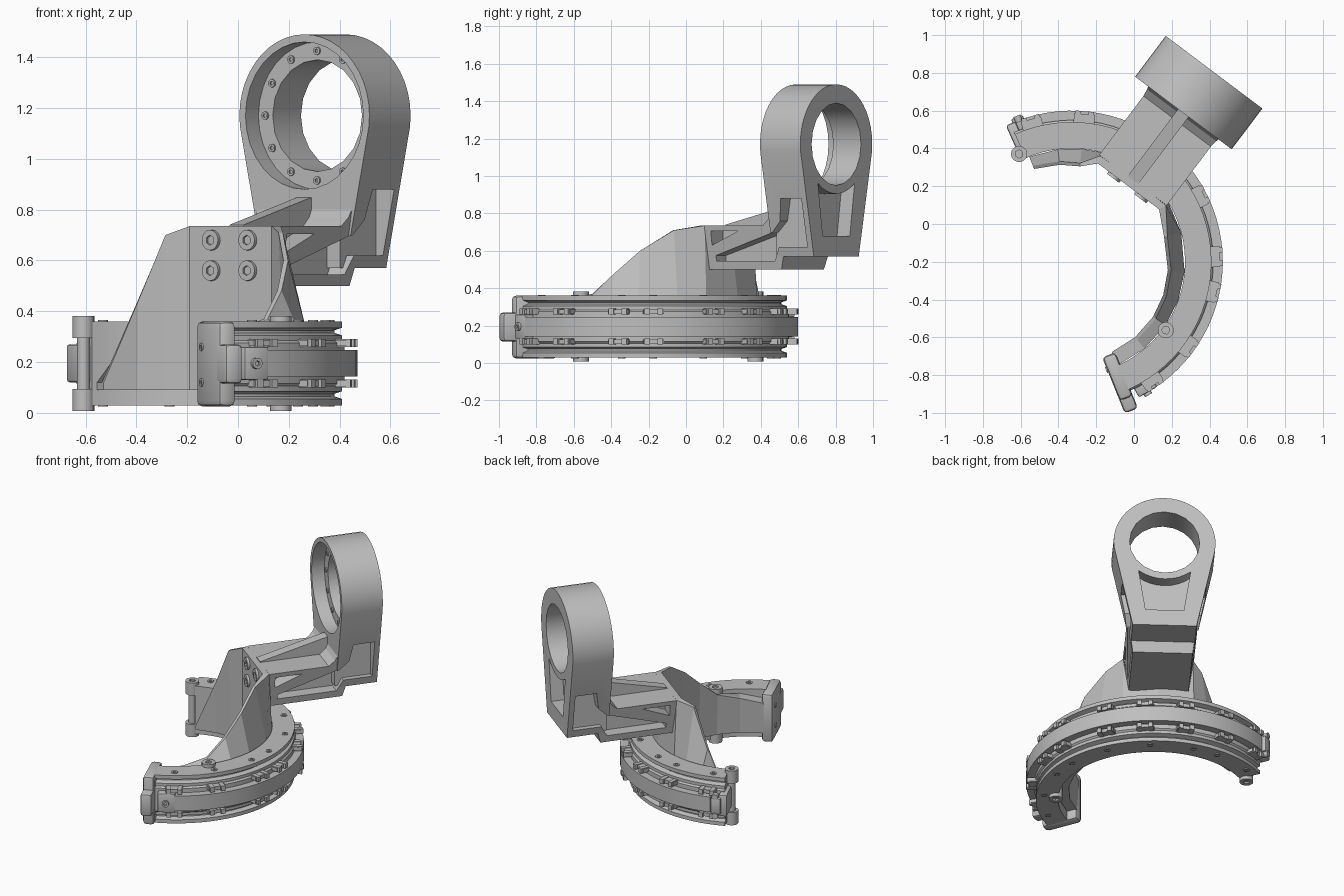
import bpy, bmesh, math
from mathutils import Matrix, Vector

cube = bpy.data.objects.get("Cube")
if cube:
    bpy.data.objects.remove(cube, do_unlink=True)

metal = bpy.data.materials.new("grey_metal")
metal.use_nodes = True
GREY = (0.52, 0.52, 0.52, 1)
metal.diffuse_color = GREY
metal.node_tree.nodes["Principled BSDF"].inputs["Base Color"].default_value = GREY

ARC = Vector((-0.33, -0.2, 0))   # centre of the curved rail
AXIS = 53.1                      # direction of the bracket
MID = 0.195                      # mid height of the rail


def frame(angle):
    return Matrix.Translation(ARC) @ Matrix.Rotation(math.radians(angle), 4, 'Z')


def activate(ob):
    bpy.ops.object.select_all(action='DESELECT')
    bpy.context.view_layer.objects.active = ob
    ob.select_set(True)


def smooth(ob):
    activate(ob)
    bpy.ops.object.shade_smooth_by_angle(angle=math.radians(25))


def finish(name, bm, angle=0):
    """Local x is radial, y tangential, z up."""
    bmesh.ops.recalc_face_normals(bm, faces=bm.faces)
    mesh = bpy.data.meshes.new(name)
    bm.to_mesh(mesh)
    bm.free()
    ob = bpy.data.objects.new(name, mesh)
    bpy.context.collection.objects.link(ob)
    ob.matrix_world = frame(angle)
    mesh.materials.append(metal)
    return ob


def loft(name, rings, angle=0):
    """Skin closed rings of points and cap both ends."""
    bm = bmesh.new()
    vs = [[bm.verts.new(p) for p in ring] for ring in rings]
    n = len(vs[0])
    for a, b in zip(vs, vs[1:]):
        for i in range(n):
            j = (i + 1) % n
            bm.faces.new((a[i], a[j], b[j], b[i]))
    bm.faces.new(vs[0])
    bm.faces.new(vs[-1])
    return finish(name, bm, angle)


def sector(name, profile, a0, a1, steps=40):
    rings = []
    for k in range(steps + 1):
        a = math.radians(a0 + (a1 - a0) * k / steps)
        rings.append([(r * math.cos(a), r * math.sin(a), z) for r, z in profile])
    smooth(loft(name, rings))


def side_prism(name, pts, y0, y1):
    return loft(name, [[(x, y, z) for x, z in pts] for y in (y0, y1)], AXIS)


def front_prism(name, pts, x0, x1):
    return loft(name, [[(x, y, z) for y, z in pts] for x in (x0, x1)], AXIS)


def box(name, x, y, z, angle, bevel=0):
    bm = bmesh.new()
    bmesh.ops.create_cube(bm, size=1)
    for v in bm.verts:
        v.co = [lo + (hi - lo) * (c + 0.5) for c, (lo, hi) in zip(v.co, (x, y, z))]
    if bevel:
        bmesh.ops.bevel(bm, geom=bm.edges[:], offset=bevel, segments=2, affect='EDGES', profile=0.5)
    smooth(finish(name, bm, angle))


def rod(name, start, end, radius, angle, sides=16):
    a, b = Vector(start), Vector(end)
    rot = (b - a).to_track_quat('Z', 'Y').to_matrix().to_4x4()
    bm = bmesh.new()
    bmesh.ops.create_cone(bm, cap_ends=True, segments=sides, radius1=radius, radius2=radius,
                          depth=(b - a).length, matrix=Matrix.Translation((a + b) / 2) @ rot)
    return finish(name, bm, angle)


def cut(ob, cutter):
    """Subtract the cutter, then remove it."""
    mod = ob.modifiers.new("cut", 'BOOLEAN')
    mod.object = cutter
    mod.solver = 'EXACT'
    activate(ob)
    bpy.ops.object.modifier_apply(modifier=mod.name)
    bpy.data.objects.remove(cutter, do_unlink=True)


def screw(name, start, end, radius, angle):
    ob = rod(name, start, end, radius, angle)
    d = (Vector(end) - Vector(start)).normalized() * 0.012
    cut(ob, rod("socket", Vector(end) - d, Vector(end) + d, radius * 0.5, angle, 6))
    smooth(ob)


def arc(radius, a0, a1, n, z=1.17):
    angles = [math.radians(a0 + (a1 - a0) * i / n) for i in range(n + 1)]
    return [(radius * math.cos(a), z + radius * math.sin(a)) for a in angles]


# Curved rail: stepped profile, mirrored about its mid height
half = [(0.6, 0.165), (0.74, 0.165), (0.74, 0.14), (0.71, 0.13), (0.71, 0.12), (0.74, 0.11),
        (0.74, 0.09), (0.75, 0.08), (0.75, 0.05)]
sector("rail", [(r, MID + h) for r, h in half] + [(r, MID - h) for r, h in reversed(half)], -66, 114)
sector("outer_band", [(0.73, MID - 0.052), (0.8, MID - 0.052), (0.8, MID + 0.052), (0.73, MID + 0.052)], -58, 108)

# Clips and rail screws above and below
for s in (-1, 1):
    for a in (107, 85, 71, 48, 25, 2, -12, -35, -56):
        screw("rail_screw", (0.69, 0, MID + s * 0.155), (0.69, 0, MID + s * 0.17), 0.02, a)
    for a in (106, 85, 65, 46, 27, 2, -12, -36, -56):
        z = sorted((MID + s * 0.068, MID + s * 0.092))
        box("clip_bar", (0.73, 0.785), (-0.055, 0.055), z, a)
        for y in (-0.035, 0.035):
            box("clip_tab", (0.74, 0.8), (y - 0.014, y + 0.014), (z[0] - 0.004, z[1] + 0.004), a)
    for a, r in ((116, 0.635), (-36, 0.616)):
        screw("knob", (r, 0, MID + s * 0.1), (r, 0, MID + s * 0.187), 0.043, a)

# End plate with raised centre
box("end_plate", (0.53, 0.78), (-0.04, 0.035), (0.025, 0.36), -68, 0.022)
box("end_plate_nose", (0.6, 0.85), (-0.04, 0.035), (0.115, 0.27), -68, 0.018)
for z in (0.12, 0.26):
    screw("end_plate_screw", (0.6, -0.03, z), (0.6, -0.046, z), 0.016, -68)

# Latches at both band ends
box("front_latch", (0.72, 0.8), (-0.05, 0.06), (0.13, 0.26), -60, 0.008)
screw("front_latch_screw", (0.78, 0, MID), (0.815, 0, MID), 0.022, -60)
box("rear_latch", (0.62, 0.8), (-0.03, 0.025), (0.12, 0.27), 114, 0.012)
box("rear_latch_lug", (0.74, 0.82), (-0.05, 0.015), (0.14, 0.25), 112, 0.01)
smooth(rod("rear_hinge_pin", (0.635, 0, 0.08), (0.635, 0, 0.31), 0.025, 116))
for z in (0.13, 0.26):
    smooth(rod("rear_latch_screw", (0.79, -0.02, z), (0.825, -0.02, z), 0.02, 112))

# Upright wall: follows the rail, leans in a little, flat in front of the bracket
crest = [(-66, 0.3), (-50, 0.33), (-34, 0.37), (-20, 0.48), (-5, 0.6), (15, 0.71), (31, 0.735),
         (53.1, 0.735), (75, 0.735), (85, 0.7), (97, 0.44), (112, 0.12)]
rings = []
for a, top in crest:
    t = math.radians(a)
    pad = abs(a - AXIS) < 25
    flat = 0.5 / math.cos(t - math.radians(AXIS))
    low, high = (flat, flat) if pad else (0.535, 0.535 - 0.04 * top)
    rings.append([(q * math.cos(t), q * math.sin(t), z)
                  for q, z in ((low, 0.09), (0.6, 0.09), (0.6, min(top, 0.33)),
                               (high + (0.042 if pad else 0.018), top), (high, top))])
loft("upright_wall", rings)
for y in (-0.09, 0.09):
    for z in (0.56, 0.68):
        screw("mount_screw", (0.5, y, z), (0.485, y, z), 0.04, AXIS)

# Bracket arm, wider towards the top
side = [(0.54, 0.5), (1.03, 0.5), (1.05, 0.57), (1.1, 0.57), (1.1, 0.81), (0.99, 0.81),
        (0.97, 0.77), (0.93, 0.735), (0.54, 0.735)]
arm = loft("bracket_arm", [[(x, s * (0.188 + 0.15 * (z - 0.5)), z) for x, z in side] for s in (-1, 1)], AXIS)
side_prism("centre_rib", [(0.54, 0.72), (0.54, 0.74), (0.99, 0.85), (0.99, 0.72)], -0.035, 0.035)

# Ring housing: round top tapering to the foot
housing = front_prism("ring_housing", [(-0.2, 0.57), (0.2, 0.57)] + arc(0.32, -8, 188, 24), 0.985, 1.255)

# L-shaped pockets and small windows on both sides
pocket = [(0.6, 0.545), (0.99, 0.545), (1.03, 0.62), (1.22, 0.62), (1.22, 0.88), (1.08, 0.88),
          (1.06, 0.76), (1.0, 0.7), (0.6, 0.575)]
window = [(0.58, 0.63), (0.58, 0.705), (0.76, 0.705)]
for s in (-1, 1):
    cut(arm, side_prism("cutter", pocket, s * 0.11, s * 0.5))
    cut(arm, side_prism("cutter", window, s * 0.11, s * 0.5))
    cut(housing, side_prism("cutter", pocket, s * 0.175, s * 0.5))

# Stepped bore, rear recess and flange screws
cut(housing, rod("cutter", (0.9, 0, 1.17), (1.07, 0, 1.17), 0.29, AXIS, 32))
cut(housing, rod("cutter", (0.9, 0, 1.17), (1.4, 0, 1.17), 0.22, AXIS, 20))
cut(housing, front_prism("cutter", [(-0.12, 0.68), (0.12, 0.68)] + arc(0.265, -52, -128, 8), 1.17, 1.4))
smooth(housing)
for k in range(12):
    a = math.radians(30 * k)
    y, z = 0.255 * math.cos(a), 1.17 + 0.255 * math.sin(a)
    screw("flange_screw", (1.08, y, z), (1.063, y, z), 0.016, AXIS)
